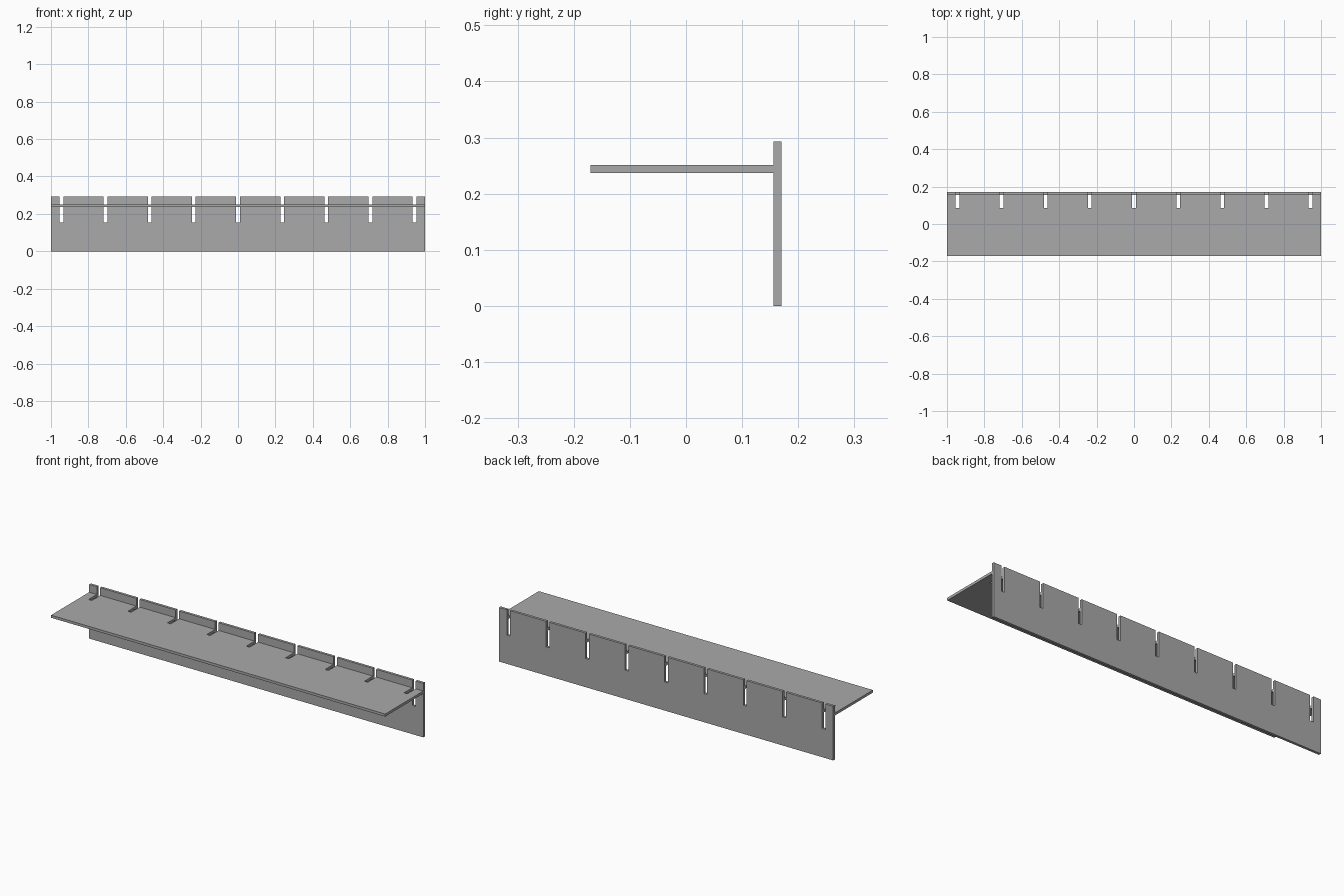
import bpy
import bmesh
from mathutils import Vector

cube = bpy.data.objects.get("Cube")
if cube:
    bpy.data.objects.remove(cube, do_unlink=True)

# Single plain grey material
GREY = (0.4, 0.4, 0.4, 1.0)
grey = bpy.data.materials.new("plain grey")
grey.use_nodes = True
grey.diffuse_color = GREY
grey.node_tree.nodes["Principled BSDF"].inputs["Base Color"].default_value = GREY

SLOTS = 9
PITCH = 0.236
SLOT_WIDTH = 0.02
THICK = 0.014
BACK = 0.17            # rear face of the upright plate
JOINT = BACK - THICK   # where the shelf meets the upright


def slotted_plate(name, low, high, slot_end, place, thickness):
    """Comb outline in the plane given by place(x, v), extruded by thickness."""
    outline = [(1, low), (1, high)]
    for i in reversed(range(SLOTS)):
        x = (i - (SLOTS - 1) / 2) * PITCH
        r, l = x + SLOT_WIDTH / 2, x - SLOT_WIDTH / 2
        outline += [(r, high), (r, slot_end), (l, slot_end), (l, high)]
    outline += [(-1, high), (-1, low)]

    bm = bmesh.new()
    face = bm.faces.new([bm.verts.new(place(x, v)) for x, v in outline])
    grown = bmesh.ops.extrude_face_region(bm, geom=[face])["geom"]
    moved = [g for g in grown if isinstance(g, bmesh.types.BMVert)]
    bmesh.ops.translate(bm, verts=moved, vec=Vector(thickness))
    bmesh.ops.recalc_face_normals(bm, faces=bm.faces)
    mesh = bpy.data.meshes.new(name)
    bm.to_mesh(mesh)
    bm.free()
    mesh.materials.append(grey)
    obj = bpy.data.objects.new(name, mesh)
    bpy.context.collection.objects.link(obj)
    return obj


# Upright plate, slots open at the top edge
slotted_plate("upright_plate", 0, 0.293, 0.155,
              lambda x, v: (x, JOINT, v), (0, THICK, 0))

# Shelf plate, slots open at the rear edge against the upright
slotted_plate("shelf_plate", -BACK, JOINT, 0.085,
              lambda x, v: (x, v, 0.237), (0, 0, THICK))
